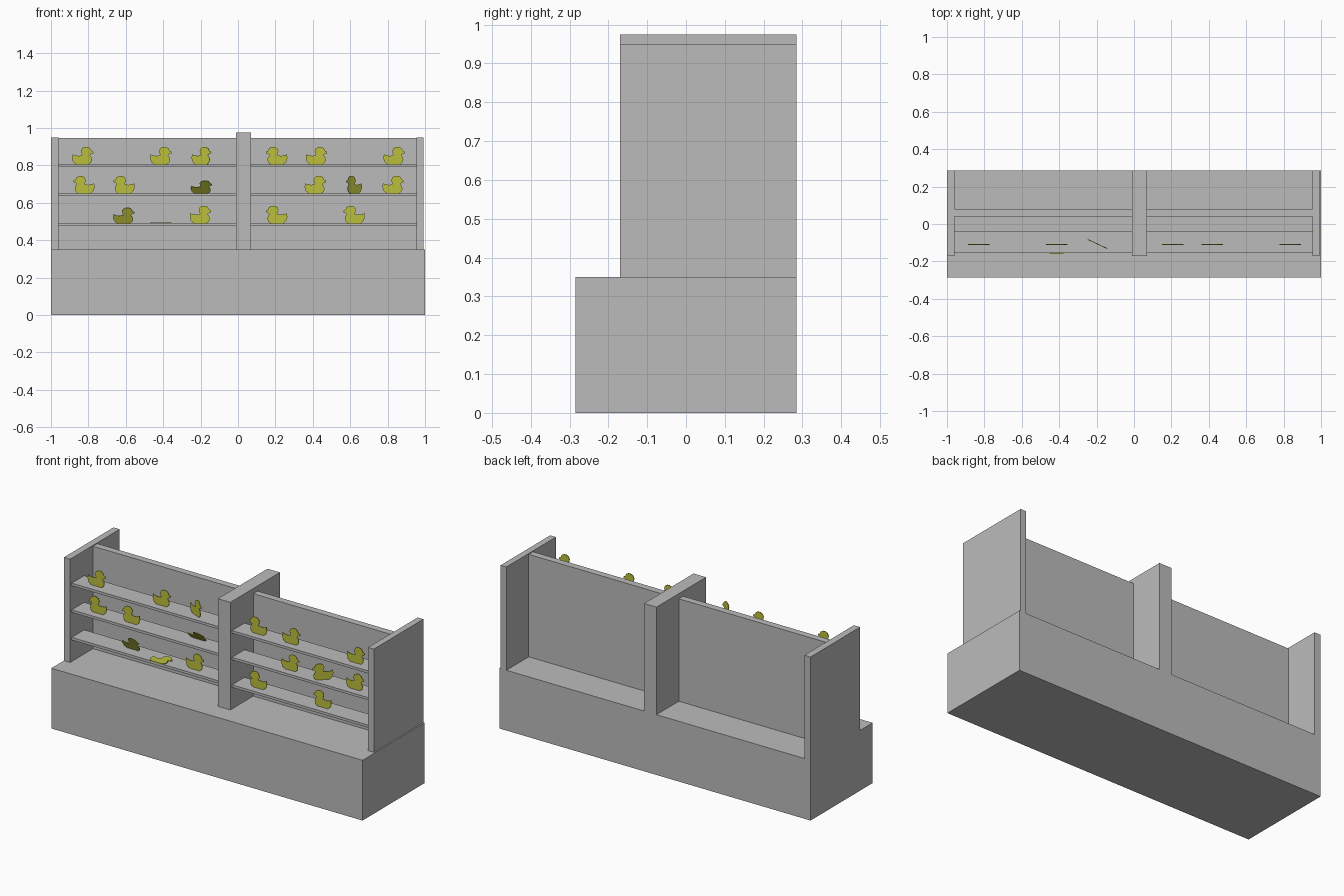
import bpy
import bmesh
from math import radians
from mathutils import Matrix

cube = bpy.data.objects.get("Cube")
if cube:
    bpy.data.objects.remove(cube, do_unlink=True)


def make_material(name, rgb):
    mat = bpy.data.materials.new(name)
    mat.use_nodes = True
    color = (*rgb, 1)
    mat.diffuse_color = color
    mat.node_tree.nodes["Principled BSDF"].inputs["Base Color"].default_value = color
    return mat


def add_object(name, bm, mat):
    bmesh.ops.recalc_face_normals(bm, faces=bm.faces)
    mesh = bpy.data.meshes.new(name)
    bm.to_mesh(mesh)
    bm.free()
    mesh.materials.append(mat)
    obj = bpy.data.objects.new(name, mesh)
    bpy.context.collection.objects.link(obj)
    return obj


def box(name, xs, ys, zs, mat):
    bm = bmesh.new()
    bmesh.ops.create_cube(bm, size=1)
    for v in bm.verts:
        for axis, (low, high) in enumerate((xs, ys, zs)):
            v.co[axis] = low if v.co[axis] < 0 else high
    return add_object(name, bm, mat)


grey = make_material("grey", (0.5, 0.5, 0.5))
yellow = make_material("olive yellow", (0.5, 0.52, 0.045))

# Counter and upright walls
BASE_TOP = 0.35
WALL_Y = (-0.17, 0.285)
box("counter", (-1, 1), (-0.285, 0.285), (0, BASE_TOP), grey)
box("right_wall", (-1, -0.96), WALL_Y, (BASE_TOP, 0.95), grey)
box("left_wall", (0.955, 0.992), WALL_Y, (BASE_TOP, 0.95), grey)
box("centre_wall", (-0.01, 0.07), WALL_Y, (BASE_TOP, 0.975), grey)

# Back panel and shelves in each bay
bays = {"right": (-0.96, -0.01), "left": (0.07, 0.955)}
shelf_tops = {"top": 0.805, "middle": 0.65, "bottom": 0.49}
for side, span in bays.items():
    box(side + "_back_panel", span, (0.04, 0.08), (BASE_TOP, 0.945), grey)
    for level, z in shelf_tops.items():
        box(f"{side}_{level}_shelf", span, (-0.155, -0.04), (z - 0.015, z), grey)

# Duck outline facing +x, in hundredths
OUTLINE = [(-3.6, 0), (3.2, 0), (4.4, 1), (4.9, 2.4), (4.6, 3.8), (3.8, 4.8),
           (4.3, 5.6), (5.7, 6), (5.6, 6.8), (4.6, 7.3), (3.9, 8.7), (2.6, 9.4),
           (1, 9.4), (-0.4, 8.6), (-1, 7.2), (-0.8, 6), (-0.2, 5),
           (-2, 4.6), (-4, 4.7), (-5.5, 5.4), (-5.8, 3.4), (-5.2, 1.4)]


def duck(x, y, z, facing, turn=0, tilt=0):
    bm = bmesh.new()
    verts = [bm.verts.new((facing * px / 100, -0.002, pz / 100)) for px, pz in OUTLINE]
    face = bm.faces.new(verts)
    grown = bmesh.ops.extrude_face_region(bm, geom=[face])["geom"]
    moved = [g for g in grown if isinstance(g, bmesh.types.BMVert)]
    bmesh.ops.translate(bm, verts=moved, vec=(0, 0.004, 0))
    obj = add_object("duck_target", bm, yellow)
    obj.matrix_world = (Matrix.Translation((x, y, z))
                        @ Matrix.Rotation(radians(turn), 4, "Z")
                        @ Matrix.Rotation(radians(tilt), 4, "X"))


# Upright ducks: position along the shelf and facing direction
rows = {
    "top": [(-0.83, 1), (-0.412, 1), (0.206, -1), (0.42, 1), (0.835, 1)],
    "middle": [(-0.824, -1), (-0.61, -1), (0.414, 1), (0.83, 1)],
    "bottom": [(-0.2, 1), (0.206, -1), (0.62, -1)],
}
for level, ducks in rows.items():
    for x, facing in ducks:
        duck(x, -0.11, shelf_tops[level], facing)

# Turned, leaning and fallen ducks
duck(-0.195, -0.107, shelf_tops["top"], 1, turn=-25)
duck(0.62, -0.11, shelf_tops["middle"], -1, turn=45)
duck(-0.195, -0.07, shelf_tops["middle"], 1, tilt=43)
duck(-0.61, -0.09, shelf_tops["bottom"], 1, tilt=27)
duck(-0.412, -0.16, shelf_tops["bottom"] + 0.003, 1, tilt=-90)
